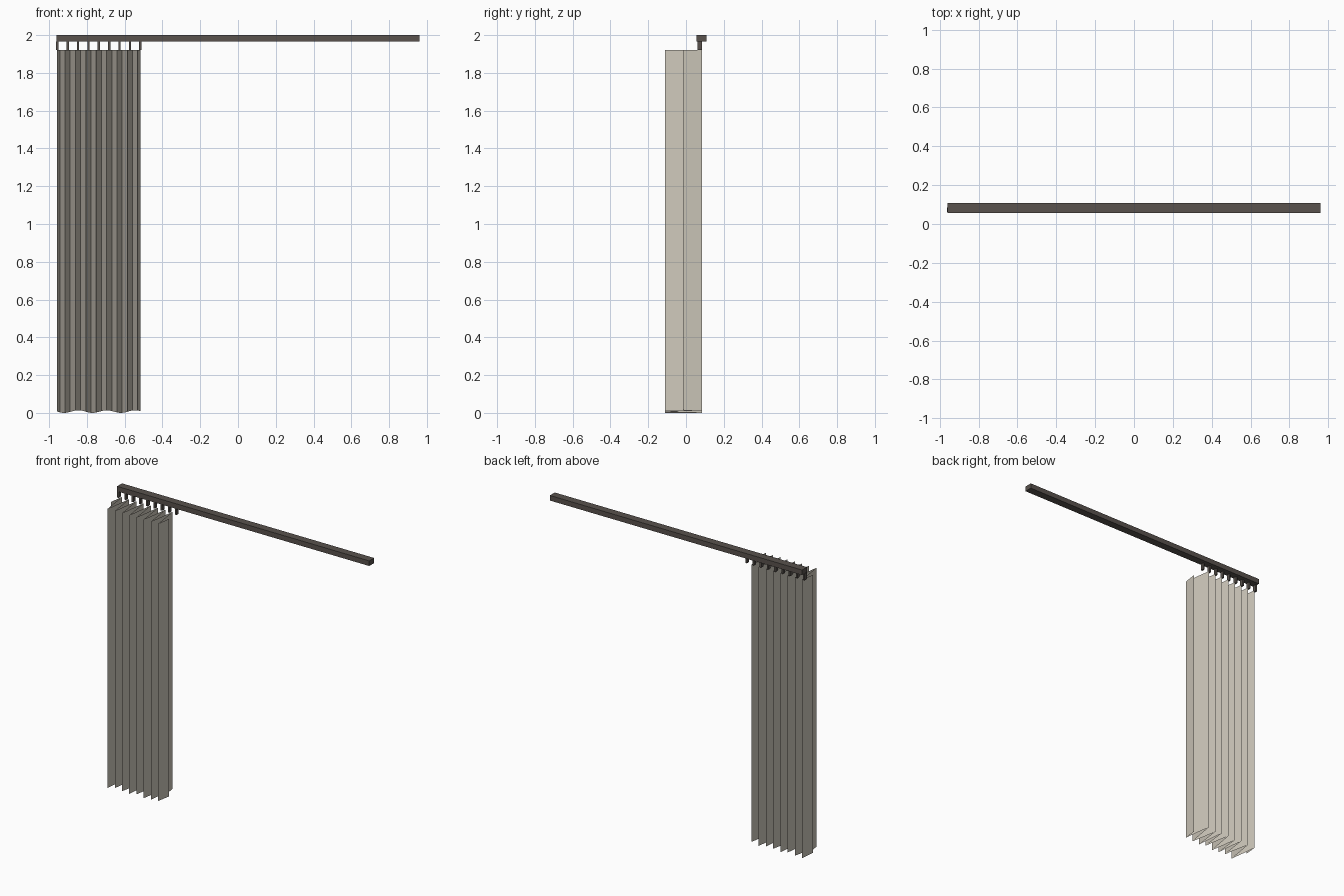
import bpy, bmesh, math

if "Cube" in bpy.data.objects:
    bpy.data.objects.remove(bpy.data.objects["Cube"])

def material(name, col):
    m = bpy.data.materials.new(name)
    m.diffuse_color = (*col, 1)
    m.use_nodes = True
    m.node_tree.nodes["Principled BSDF"].inputs["Base Color"].default_value = m.diffuse_color
    return m

def finish(name, bm, mat):
    me = bpy.data.meshes.new(name)
    bm.to_mesh(me)
    bm.free()
    me.materials.append(mat)
    ob = bpy.data.objects.new(name, me)
    bpy.context.collection.objects.link(ob)
    return ob

def box(name, lo, hi, mat):
    bm = bmesh.new()
    bmesh.ops.create_cube(bm, size=1)
    for v in bm.verts:
        v.co = [(a + b) / 2 + c * (b - a) for a, b, c in zip(lo, hi, v.co)]
    return finish(name, bm, mat)

metal = material("dark_metal", (0.10, 0.085, 0.075))
cloth = material("cloth", (0.62, 0.58, 0.50))

X0, PITCH, FOLDS = -0.957, 0.055, 8

# rail
box("rail", (-0.96, 0.056, 1.965), (0.96, 0.109, 2.0), metal)

# hangers between rail and curtain
for i in range(FOLDS + 1):
    x = X0 + i * PITCH
    box(f"hanger_{i + 1}", (x - 0.006, 0.062, 1.92), (x + 0.006, 0.085, 1.966), metal)

# pleated curtain: thin zigzag sheet with a gently waving hem
bm = bmesh.new()
prev = None
for i in range(4 * FOLDS + 1):
    x = X0 + i * PITCH / 4
    y = -0.013 + 0.098 * math.sin(i * math.pi / 2)
    hem = 0.007 - 0.007 * math.cos(2 * math.pi * (x + 0.92) / 0.15)
    cur = bm.verts.new((x, y, hem)), bm.verts.new((x, y, 1.92))
    if prev:
        bm.faces.new((prev[0], cur[0], cur[1], prev[1]))
    prev = cur
finish("curtain", bm, cloth)
